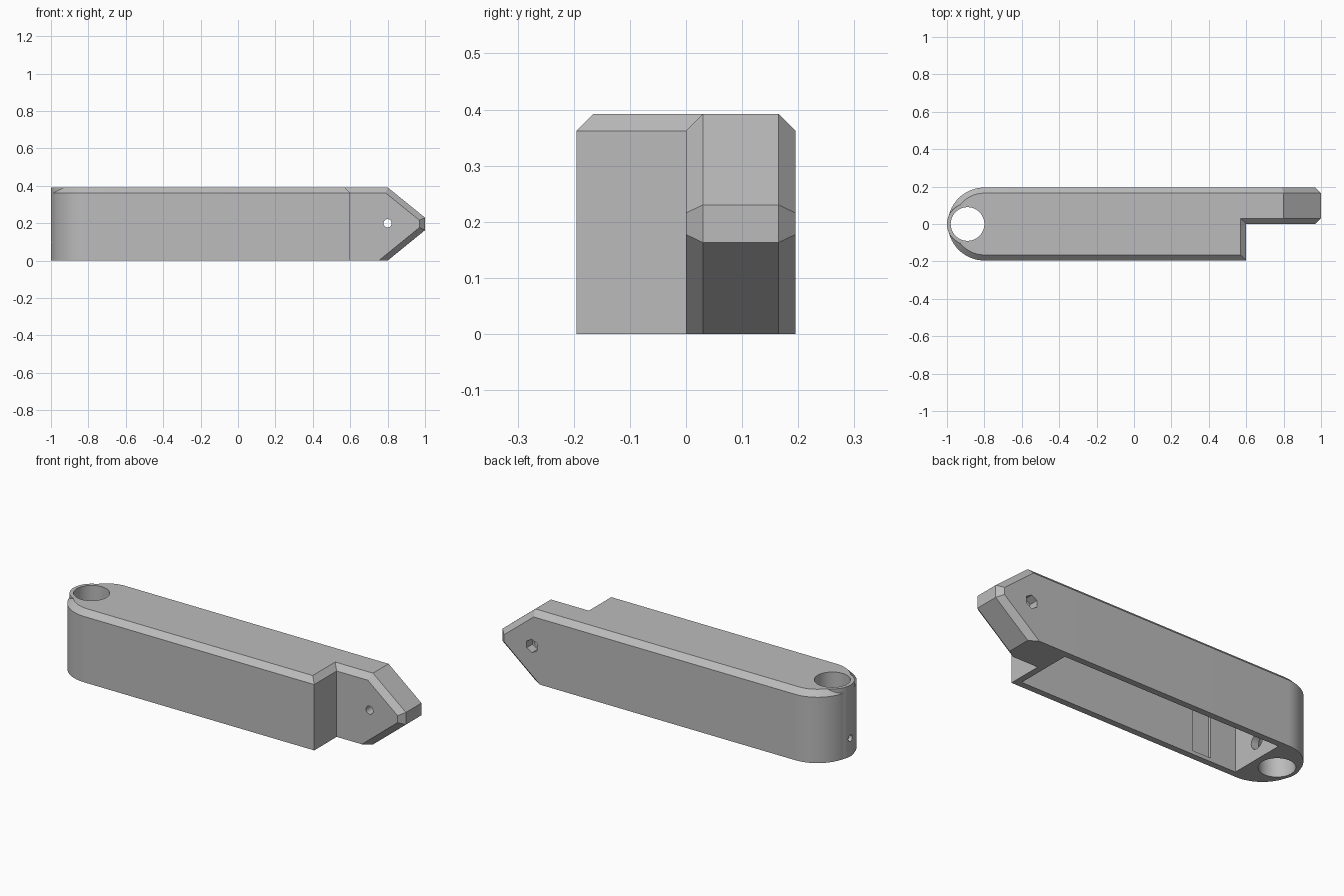
import bpy, bmesh, math
from mathutils import Vector, Matrix

if "Cube" in bpy.data.objects:
    bpy.data.objects.remove(bpy.data.objects["Cube"])

H, R, C = 0.392, 0.195, 0.03     # height, half width, chamfer

grey = bpy.data.materials.new("light_grey")
grey.use_nodes = True
grey.diffuse_color = (0.5, 0.5, 0.5, 1)
grey.node_tree.nodes["Principled BSDF"].inputs["Base Color"].default_value = (0.5, 0.5, 0.5, 1)


def inset(pts, d):
    """Offset a counter-clockwise polygon inwards with mitred corners."""
    out = []
    for i, p in enumerate(pts):
        a = (p - pts[i - 1]).normalized()
        b = (pts[(i + 1) % len(pts)] - p).normalized()
        na, nb = Vector((-a.y, a.x)), Vector((-b.y, b.x))
        out.append(p + (na + nb) * d / (1 + na.dot(nb)))
    return out


def finish(name, bm):
    bmesh.ops.recalc_face_normals(bm, faces=bm.faces)
    mesh = bpy.data.meshes.new(name)
    bm.to_mesh(mesh)
    bm.free()
    ob = bpy.data.objects.new(name, mesh)
    bpy.context.collection.objects.link(ob)
    mesh.materials.append(grey)
    return ob


def loft(name, rings, trim=False):
    """Join matching rings of points into a closed solid."""
    bm = bmesh.new()
    loops = [[bm.verts.new(p) for p in ring] for ring in rings]
    n = len(loops[0])
    for low, high in zip(loops, loops[1:]):
        for i in range(n):
            j = (i + 1) % n
            bm.faces.new((low[i], low[j], high[j], high[i]))
    bm.faces.new(loops[0][::-1])
    bm.faces.new(loops[-1])
    if trim:
        cut = bmesh.ops.bisect_plane(bm, geom=bm.verts[:] + bm.edges[:] + bm.faces[:],
                                     plane_co=(0, 0, 0), plane_no=(0, 0, -1), clear_outer=True)
        edges = [e for e in cut["geom_cut"] if isinstance(e, bmesh.types.BMEdge)]
        bmesh.ops.contextual_create(bm, geom=edges)
    return finish(name, bm)


def rod(name, centre, axis, radius, length, sides=64):
    bm = bmesh.new()
    turn = Vector(axis).to_track_quat('Z', 'Y').to_matrix().to_4x4()
    bmesh.ops.create_cone(bm, cap_ends=True, segments=sides, radius1=radius, radius2=radius,
                          depth=length, matrix=Matrix.Translation(centre) @ turn)
    return finish(name, bm)


def block(name, low, high):
    corners = [(low[0], low[1]), (high[0], low[1]), (high[0], high[1]), (low[0], high[1])]
    return loft(name, [[(x, y, z) for x, y in corners] for z in (low[2], high[2])])


def combine(target, tool, operation):
    mod = target.modifiers.new(tool.name, 'BOOLEAN')
    mod.operation, mod.object, mod.solver = operation, tool, 'EXACT'
    bpy.context.view_layer.objects.active = target
    bpy.ops.object.modifier_apply(modifier=mod.name)
    bpy.data.objects.remove(tool)


# main beam with rounded end and chamfered top
arc = [math.pi / 2 + math.pi * i / 48 for i in range(49)]
plan = [Vector((-0.8 + R * math.cos(a), R * math.sin(a))) for a in arc]
plan += [Vector((0.6, -R)), Vector((0.6, R))]
arm = loft("arm_body", [[(p.x, p.y, 0) for p in plan],
                        [(p.x, p.y, H - C) for p in plan],
                        [(p.x, p.y, H) for p in inset(plan, C)]])

# half-width pointed tongue, chamfered on both sides
side = [Vector(p) for p in ((0.5, H), (0.5, -0.1), (0.677, -0.1), (1, 0.163), (1, 0.23), (0.8, H))]
small = inset(side, C)
# keep the top edge running level into the beam
tongue = loft("tongue", [[(p.x, y, p.y) for p in ring] for y, ring in
                         ((0, small), (C, side), (R - C, side), (R, small))], trim=True)
combine(arm, tongue, 'UNION')

# pivot boss
combine(arm, rod("pivot_boss", (-0.89, 0, H / 2), (0, 0, 1), 0.11, H), 'UNION')

# hollow underside, wall grooves, bores and nut pocket
cutters = [
    block("cavity", (-0.765, -0.16, -0.1), (0.565, 0.16, 0.355)),
    block("wall_groove", (-0.61, -0.175, 0.02), (-0.5, 0.175, 0.345)),
    rod("pivot_bore", (-0.89, 0, 0.2), (0, 0, 1), 0.09, 1),
    rod("end_pin_hole", (-0.95, 0, 0.1), (1, 0, 0), 0.018, 0.2, 24),
    rod("inner_pin_hole", (-0.78, 0, 0.1), (1, 0, 0), 0.042, 0.1, 32),
    rod("tongue_hole", (0.8, 0.1, 0.2), (0, 1, 0), 0.022, 0.5, 32),
    rod("nut_pocket", (0.8, R, 0.2), (0, 1, 0), 0.037, 0.1, 6),
]
for cutter in cutters:
    combine(arm, cutter, 'DIFFERENCE')

bpy.ops.object.select_all(action='DESELECT')
arm.select_set(True)
bpy.context.view_layer.objects.active = arm
bpy.ops.object.shade_smooth_by_angle(angle=math.radians(25))
